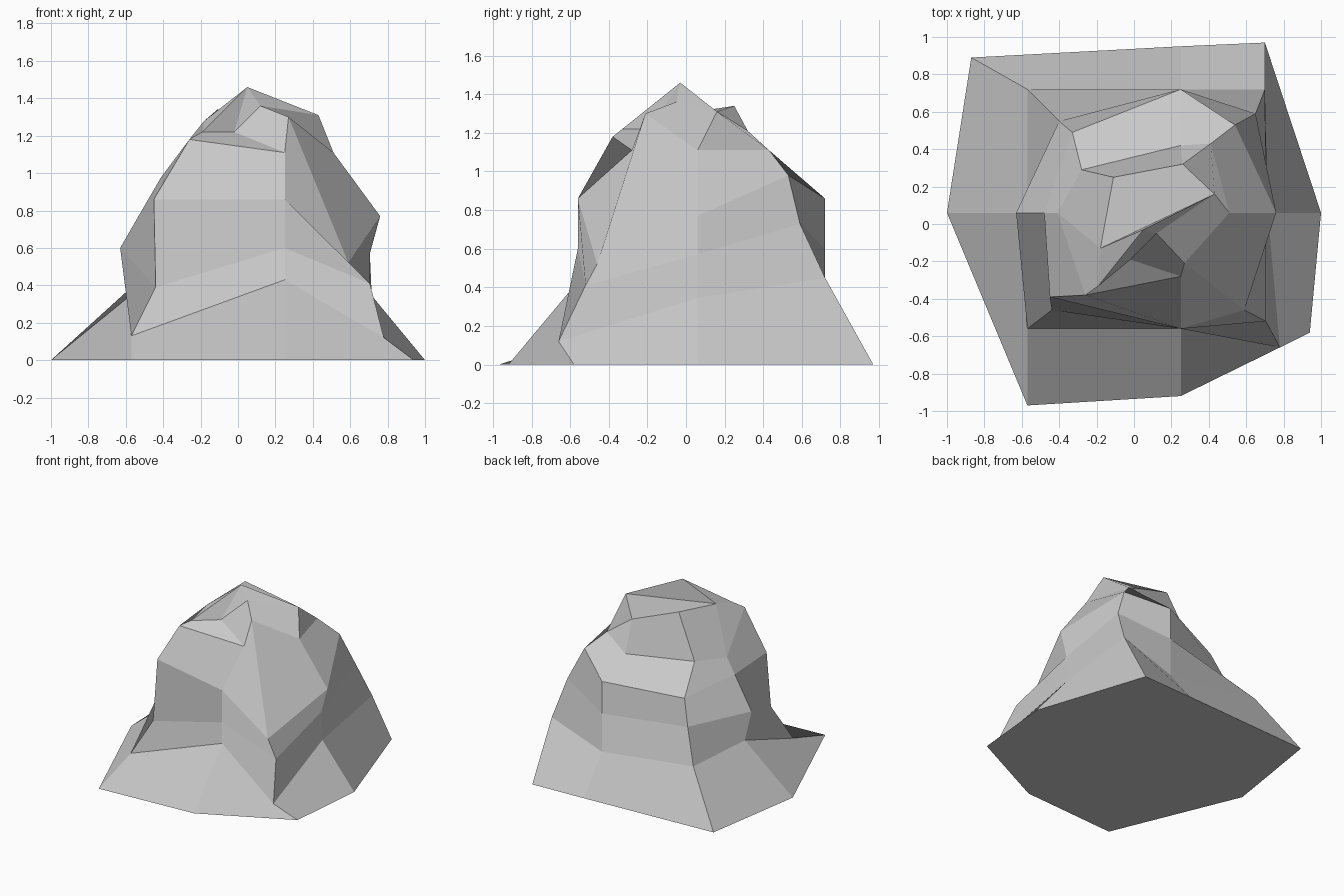
import bpy
import bmesh

# Remove the default cube
default_cube = bpy.data.objects.get("Cube")
if default_cube:
    bpy.data.objects.remove(default_cube, do_unlink=True)


def flat_colour(name, rgb):
    material = bpy.data.materials.new(name)
    material.use_nodes = True
    material.diffuse_color = (*rgb, 1.0)
    shader = next(n for n in material.node_tree.nodes if n.type == 'BSDF_PRINCIPLED')
    shader.inputs["Base Color"].default_value = (*rgb, 1.0)
    shader.inputs["Roughness"].default_value = 1.0
    return material


def side_ridge(profile, depth=0.06):
    """Ridge running up the left or right side, drawn in an xz plane."""
    return [(x, depth, z) for x, z in profile]


def face_ridge(profile, across=0.25):
    """Ridge running up the front or back, drawn in a yz plane."""
    return [(across, y, z) for y, z in profile]


def loft(bm, lower, upper):
    """Join two closed rings; repeated points collapse quads into triangles.
    Each quad starts at its lower far corner, which sets the way it folds."""
    for i in range(len(lower)):
        j = (i + 1) % len(lower)
        bm.faces.new(dict.fromkeys((lower[j], upper[j], upper[i], lower[i])))


# Corner ridges of the boulder, from the ground upwards
front_right_corner = [(-.57, -.97, 0), (-.57, -.56, .13), (-.44, -.46, .39),
                      (-.45, -.39, .86), (-.26, -.38, 1.18)]
front_left_corner = [(.94, -.58, 0), (.78, -.66, .12), (.705, -.52, .41),
                     (.59, -.46, .52), (.27, -.21, 1.30)]
back_left_corner = [(.70, .97, 0), (.70, .72, .45), (.65, .59, .73),
                    (.54, .53, .98), (.41, .43, 1.11)]
back_right_corner = [(-.87, .89, 0), (-.57, .72, .39), (-.40, .55, .6),
                     (-.33, .49, .79), (-.28, .29, 1)]

# Ridges between the corners
front = face_ridge([(-.92, 0), (-.56, .43), (-.56, .6), (-.56, .86), (-.28, 1.11)])
back = face_ridge([(.95, 0), (.72, .29), (.72, .6), (.72, .86), (.42, .97)])
left = side_ridge([(1, 0), (.715, .345), (.705, .57), (.76, .77), (.51, 1.11)])
right = side_ridge([(-1, 0), (-.57, .35), (-.63, .6), (-.48, .86), (-.41, .98)])

# Crown: an overhanging front lip, a flat pad behind it and the summit
front_lip = [(-.19, -.33, 1.22), (-.02, -.19, 1.22), (.12, -.05, 1.36)]
pad = [(.43, .16, 1.31), (.26, .32, 1.21), (-.11, .25, 1.34), (-.18, -.13, 1.28)]
summit = (.05, -.03, 1.46)

ridges = [front_right_corner, front, front_left_corner, left,
          back_left_corner, back, back_right_corner, right]

bm = bmesh.new()
rings = [[bm.verts.new(point) for point in level] for level in zip(*ridges)]
lip_verts = [bm.verts.new(point) for point in front_lip]
pad_left, pad_back, pad_right, pad_front = [bm.verts.new(point) for point in pad]
peak = bm.verts.new(summit)

# Underside and walls
bm.faces.new(reversed(rings[0]))
for lower, upper in zip(rings, rings[1:]):
    loft(bm, lower, upper)

# Crown wall, pad and the steep fin rising along the pad's front edge
loft(bm, rings[-1], lip_verts + [pad_left, pad_back, pad_back, pad_right, pad_front])
bm.faces.new((pad_left, pad_back, pad_right, pad_front))
fin_base = lip_verts + [pad_left, pad_front]
loft(bm, fin_base, [peak] * len(fin_base))

mesh = bpy.data.meshes.new("boulder")
bm.to_mesh(mesh)
bm.free()
mesh.materials.append(flat_colour("stone grey", (0.58, 0.58, 0.58)))
boulder = bpy.data.objects.new("boulder", mesh)
bpy.context.collection.objects.link(boulder)
